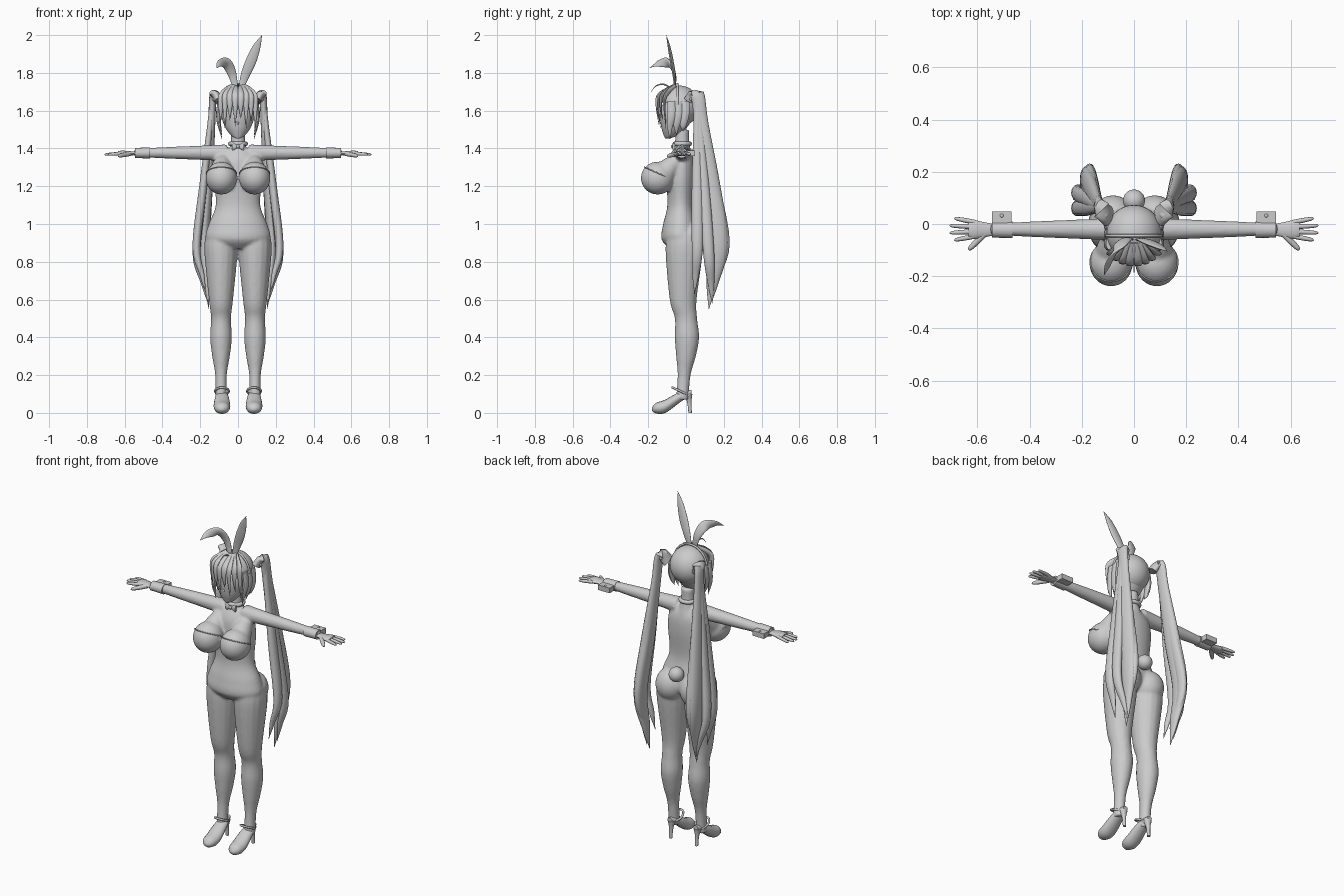
import bpy, bmesh, math
from mathutils import Vector, Matrix

default_cube = bpy.data.objects.get("Cube")
if default_cube:
    bpy.data.objects.remove(default_cube, do_unlink=True)

grey = bpy.data.materials.new("plain grey")
grey.use_nodes = True
colour = (.6, .6, .6, 1)
grey.diffuse_color = colour
grey.node_tree.nodes["Principled BSDF"].inputs["Base Color"].default_value = colour

X, Y, Z = Matrix.Identity(3)
SIDES = {"left": 1, "right": -1}
LEAF = (.4, .8, 1, .7, 0)
LOCK = (1, 1, .7, 0)


def finish(name, bm):
    """Turn a bmesh into a smooth shaded object."""
    bmesh.ops.recalc_face_normals(bm, faces=bm.faces)
    mesh = bpy.data.meshes.new(name)
    bm.to_mesh(mesh)
    bm.free()
    mesh.materials.append(grey)
    obj = bpy.data.objects.new(name, mesh)
    bpy.context.collection.objects.link(obj)
    bpy.ops.object.select_all(action='DESELECT')
    obj.select_set(True)
    bpy.context.view_layer.objects.active = obj
    bpy.ops.object.shade_smooth_by_angle(angle=math.radians(50))
    return obj


def smooth_path(rows, steps=5):
    """Interpolate the control rows with a Catmull-Rom spline."""
    padded = [rows[0], *rows, rows[-1]]
    result = []
    for before, start, end, after in zip(padded, padded[1:], padded[2:], padded[3:]):
        leaving, arriving = (end - before) / 2, (after - start) / 2
        for i in range(steps):
            t = i / steps
            ease = t * t * (3 - 2 * t)
            result.append(start.lerp(end, ease) + leaving * t * (1 - t) ** 2
                          - arriving * t * t * (1 - t))
    return result + [rows[-1]]


def bridge(bm, rings):
    """Join neighbouring rings of vertices with quads."""
    for lower, upper in zip(rings, rings[1:]):
        for k in range(len(lower)):
            bm.faces.new((lower[k - 1], lower[k], upper[k], upper[k - 1]))


def circle(count):
    angles = [math.tau * k / count for k in range(count)]
    return [(math.cos(a), math.sin(a)) for a in angles]


def tube(bm, points, widths, scale=1, flat=1, ref=Y, axis=None, side=1, sides=16):
    """Sweep an ellipse along the points; ref is its depth direction."""
    rows = [Vector((x * side, y, z, w * scale)) for (x, y, z), w in zip(points, widths)]
    path = smooth_path(rows)
    centres = [row.xyz for row in path]
    ahead, behind = centres[1:] + centres[-1:], centres[:1] + centres[:-1]
    rings = []
    for row, centre, after, before in zip(path, centres, ahead, behind):
        forward = axis or (after - before).normalized()
        across = ref.cross(forward).normalized()
        depth = forward.cross(across) * flat
        radius = max(row.w, .001)
        rings.append([bm.verts.new(centre + (across * c + depth * s) * radius)
                      for c, s in circle(sides)])
    bridge(bm, rings)
    bm.faces.new(rings[0])
    bm.faces.new(rings[-1])


def ball(bm, centre, radii):
    matrix = Matrix.Translation(centre) @ Matrix.Diagonal((*radii, 1))
    bmesh.ops.create_uvsphere(bm, u_segments=32, v_segments=20, radius=1, matrix=matrix)


def hoop(name, centre, width, depth, thickness, tilt=0):
    """Closed elliptical band, tilted about the x axis."""
    bm = bmesh.new()
    matrix = Matrix.Translation(centre) @ Matrix.Rotation(math.radians(tilt), 4, 'X')
    rings = []
    for c, s in circle(32):
        outward = Vector((c, s, 0))
        middle = Vector((c * width, s * depth, 0))
        rings.append([bm.verts.new(matrix @ (middle + thickness * (outward * a + Z * b)))
                      for a, b in circle(8)])
    bridge(bm, rings + rings[:1])
    finish(name, bm)


def column(heights, x=0, y=0):
    """Points straight above each other."""
    return [(x, y, z) for z in heights]


# Body: overlapping volumes fused into one smooth skin
bm = bmesh.new()
tube(bm, column((.87, .92, 1, 1.1, 1.25, 1.34, 1.4), y=-.028),
     (.1, .17, .155, .118, .128, .115, .06), flat=.6, axis=Z, sides=32)
tube(bm, column((1.35, 1.42, 1.5), y=-.02), (.06, .04, .037), axis=Z)
for s in SIDES.values():
    leg_heights = (.95, .85, .6, .5, .4, .3, .2, .07)
    leg_offsets = (-.01, -.01, -.015, 0, .005, 0, -.01, -.02)
    leg = [(.09, y, z) for y, z in zip(leg_offsets, leg_heights)]
    tube(bm, leg, (.08, .088, .064, .053, .058, .047, .031, .03), flat=1.12, axis=Z, side=s)
    arm = [(x, -.02, 1.377) for x in (.06, .2, .35, .55)]
    tube(bm, arm, (.045, .038, .032, .022), ref=Z, axis=X, side=s)
    ball(bm, (s * .08, .025, .92), (.085, .085, .095))
    ball(bm, (s * .088, -.15, 1.243), (.083, .089, .087))
    tube(bm, [(.08, -.04, 1.34), (.086, -.085, 1.3), (.088, -.13, 1.25)],
         (.04, .055, .07), ref=X, side=s)
body = finish("body", bm)
remesh = body.modifiers.new("fuse", 'REMESH')
remesh.mode, remesh.voxel_size, remesh.use_smooth_shade = 'VOXEL', .008, True
soften = body.modifiers.new("soften", 'SMOOTH')
soften.iterations = 4

# Face and nose
bm = bmesh.new()
profile = [(0, -.1, 1.452), (0, -.08, 1.47), (0, -.06, 1.52), (0, -.045, 1.6), (0, -.04, 1.7)]
tube(bm, profile, (.01, .038, .072, .09, .05), axis=Z, sides=32)
ball(bm, (0, -.13, 1.535), (.007, .008, .008))
finish("face", bm)

# Hair cap with an opening over the face
bm = bmesh.new()
skull = Vector((0, -.035, 1.625))
ball(bm, skull, (.107, .108, .108))
middles = {face: face.calc_center_median() - skull for face in bm.faces}
opening = [face for face, m in middles.items() if m.y < -.025 and m.z < .025]
bmesh.ops.delete(bm, geom=opening, context='FACES')
finish("hair_cap", bm)

# Fringe locks follow the round of the head, alternately long and short
bm = bmesh.new()
for i in range(8):
    turn = math.radians(-49 + 14 * i)
    out = Vector((math.sin(turn), -math.cos(turn), 0)) * .12
    tip = 1.56 - .04 * (i % 2) - abs(out.x) / 4
    lock = [skull + out * reach + Z * lift for reach, lift in ((.3, .1), (.9, .06), (1, 0))]
    lock.append((out.x, skull.y + out.y * .9, tip))
    tube(bm, lock, LOCK, scale=.019, flat=.5, sides=10)
finish("fringe", bm)

# Longer locks in front of and behind each ear
bm = bmesh.new()
for s in SIDES.values():
    for i in range(3):
        y, tip = -.075 + .035 * i, 1.45 + .02 * i
        lock = [(.095, y, 1.65), (.103, y, 1.58), (.098, y - .01, 1.52), (.085, y - .01, tip)]
        tube(bm, lock, LOCK, scale=.013, flat=1.8, side=s, sides=10)
finish("temple_locks", bm)

bm = bmesh.new()
tube(bm, [(0, -.08, 1.72), (0, -.12, 1.74), (0, -.16, 1.73), (0, -.185, 1.7)],
     LOCK, scale=.004, ref=X, sides=8)
finish("loose_curl", bm)


def hair_strand(bm, bulge, tip, width, flat, side):
    """One tress from the hair tie, out to its bulge and in to its tip."""
    start, tie = Vector((.1, .03, 1.65)), Vector((.13, .06, 1.685))
    bulge, tip = Vector(bulge), Vector(tip)
    fall = tie.lerp(bulge, .2)
    middle = tie.lerp(bulge, .6)
    inward = bulge.lerp(tip, .6)
    tube(bm, [start, tie, fall, middle, bulge, inward, tip],
         (.8, .7, .7, 1, 1, .6, 0), scale=width, flat=flat, side=side)


for label, s in SIDES.items():
    # Twin tail of overlapping tresses and the tie that holds it
    bm = bmesh.new()
    hair_strand(bm, (.18, .17, .9), (.155, .12, .55), .028, 1.9, s)
    hair_strand(bm, (.22, .06, .88), (.17, .045, .63), .021, 1.4, s)
    hair_strand(bm, (.17, .2, .9), (.16, .125, .6), .021, 1.5, s)
    hair_strand(bm, (.22, .12, .85), (.16, .14, .58), .021, 1.4, s)
    finish(label + "_twin_tail", bm)
    bm = bmesh.new()
    for c, d in circle(3):
        ball(bm, (s * .118, .045 + c * .02, 1.675 + d * .015), (.02, .018, .015))
    finish(label + "_hair_tie", bm)

    # Cup edge across the bust
    hoop(label + "_cup_edge", (s * .088, -.145, 1.268), .08, .083, .003, tilt=-24)

    # Cuff with its folded tab and button
    bm = bmesh.new()
    cuff = [(x, -.022, 1.376) for x in (.465, .545)]
    tube(bm, cuff, (.032, .03), flat=.9, ref=Z, axis=X, side=s)
    finish(label + "_cuff", bm)
    bm = bmesh.new()
    tab = Matrix.Translation((s * .507, .022, 1.375))
    bmesh.ops.create_cube(bm, size=1, matrix=tab @ Matrix.Diagonal((.075, .05, .03, 1)))
    ball(bm, tab @ Vector((0, .01, .015)), (.007, .007, .004))
    finish(label + "_cuff_tab", bm)

    # Hand: palm, thumb and four fingers fanned by rule
    bm = bmesh.new()
    palm = [(x, -.022, 1.374) for x in (.53, .57, .61, .635)]
    tube(bm, palm, (.021, .028, .036, .03), flat=.4, ref=Z, axis=X, side=s)
    for i in range(4):
        spread = i - 1.5
        knuckle = Vector((.61, -.02 + spread * .018, 1.374))
        tip = Vector((.71 - .009 * spread ** 2, -.02 + spread * .028, 1.368))
        joints = [knuckle.lerp(tip, t) for t in (0, .5, .9, 1)]
        tube(bm, joints, LOCK, scale=.009, ref=Z, side=s, sides=10)
    thumb = [Vector((.57, -.035, 1.372)).lerp(Vector((.635, -.1, 1.36)), t) for t in (0, .5, .9, 1)]
    tube(bm, thumb, LOCK, scale=.012, ref=Z, side=s, sides=10)
    finish(label + "_hand", bm)

    # High heeled shoe, heel post and ankle strap
    bm = bmesh.new()
    sole = [(.085, -.18, .02), (.085, -.16, .025), (.085, -.11, .035),
            (.085, -.03, .085), (.085, .03, .11)]
    tube(bm, sole, (.01, .034, .044, .035, .015), flat=.8, ref=Z, axis=Y, side=s)
    post = [(.085, .01, .1), (.085, .017, .06), (.085, .022, 0)]
    tube(bm, post, (.024, .012, .009), axis=Z, side=s)
    finish(label + "_shoe", bm)
    hoop(label + "_ankle_strap", (s * .085, -.03, .115), .036, .046, .006, tilt=-25)

# Rabbit ears on a headband, one upright and one folded forward
hoop("headband", (0, -.045, 1.635), .106, .106, .006, tilt=90)
ears = {
    "left_ear": [(.015, -.06, 1.71), (.035, -.062, 1.78), (.068, -.075, 1.86),
                 (.1, -.09, 1.94), (.127, -.105, 2)],
    "right_ear": [(-.012, -.06, 1.71), (-.03, -.06, 1.79), (-.06, -.09, 1.85),
                  (-.095, -.145, 1.85), (-.114, -.195, 1.825)]}
for name, path in ears.items():
    bm = bmesh.new()
    tube(bm, path, LEAF, scale=.028, flat=.35)
    finish(name, bm)

# Collar, bow tie and tail
hoop("collar", (0, -.02, 1.425), .041, .04, .012)
bm = bmesh.new()
for s in SIDES.values():
    tube(bm, [(.003, -.068, 1.41), (.025, -.066, 1.41), (.032, -.065, 1.41)],
         (.007, .02, .018), flat=.4, axis=X, side=s)
ball(bm, (0, -.07, 1.41), (.009, .009, .01))
finish("bow_tie", bm)
bm = bmesh.new()
ball(bm, (0, .09, 1.02), (.042, .042, .042))
finish("tail", bm)
